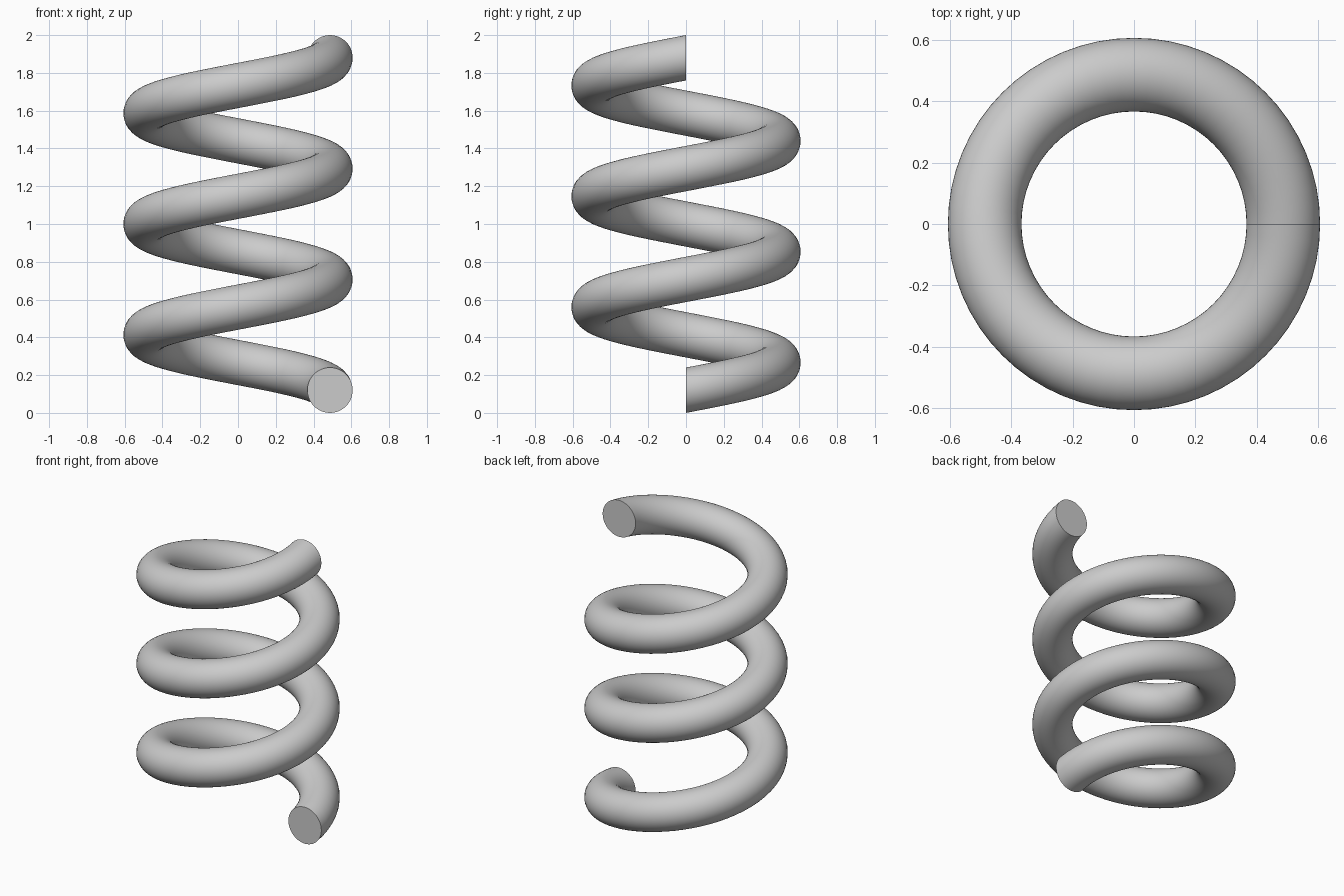
import bpy
import bmesh
from math import pi, radians
from mathutils import Matrix, Vector

cube = bpy.data.objects.get("Cube")
if cube:
    bpy.data.objects.remove(cube, do_unlink=True)

COIL_RADIUS = 0.487
WIRE_RADIUS = 0.12
TURNS = 3
STEPS = 64 * TURNS
RISE = 2 - 2 * WIRE_RADIUS

# Plain grey metal
grey = bpy.data.materials.new("plain_grey")
grey.use_nodes = True
color = (0.6, 0.6, 0.6, 1)
grey.diffuse_color = color
grey.node_tree.nodes["Principled BSDF"].inputs["Base Color"].default_value = color

# Round wire section standing upright at the start of the coil
bm = bmesh.new()
section = Matrix.Translation((COIL_RADIUS, 0, WIRE_RADIUS)) @ Matrix.Rotation(pi / 2, 4, "X")
bmesh.ops.create_circle(bm, segments=48, radius=WIRE_RADIUS, matrix=section)

# Sweep the section around and up
bmesh.ops.spin(bm, geom=bm.edges[:], cent=(0, 0, 0), axis=(0, 0, 1),
               dvec=Vector((0, 0, RISE / STEPS)), angle=2 * pi * TURNS,
               steps=STEPS, use_duplicate=False)

# Flat end caps
bmesh.ops.holes_fill(bm, edges=[e for e in bm.edges if e.is_boundary], sides=0)
bmesh.ops.recalc_face_normals(bm, faces=bm.faces[:])

mesh = bpy.data.meshes.new("coil_spring")
bm.to_mesh(mesh)
bm.free()
mesh.materials.append(grey)
spring = bpy.data.objects.new("coil_spring", mesh)
bpy.context.collection.objects.link(spring)

# Smooth wire with crisp end rims
bpy.ops.object.select_all(action="DESELECT")
spring.select_set(True)
bpy.context.view_layer.objects.active = spring
bpy.ops.object.shade_smooth_by_angle(angle=radians(40))
